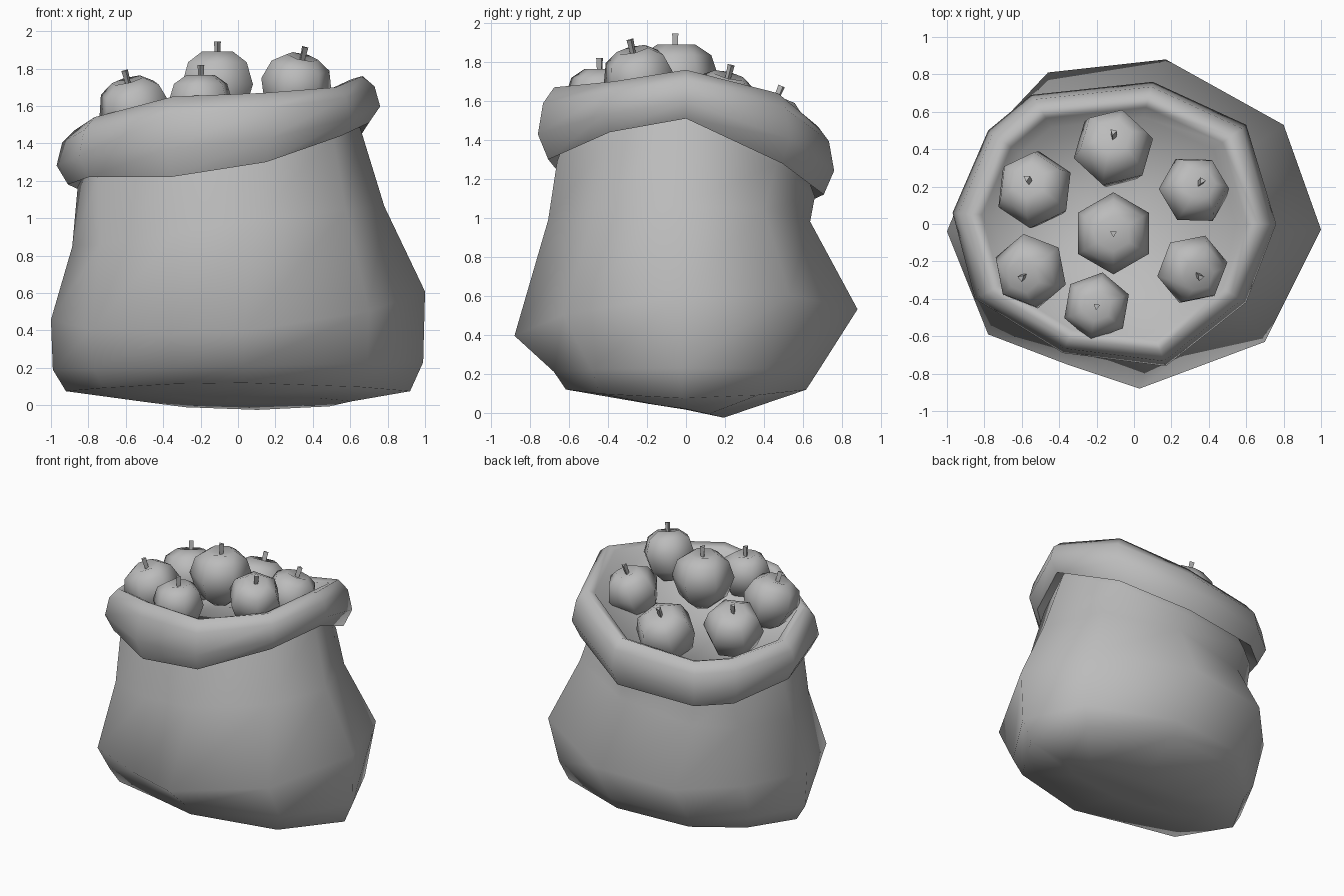
import bpy, bmesh, math
from mathutils import Matrix, Vector

if "Cube" in bpy.data.objects:
    bpy.data.objects.remove(bpy.data.objects["Cube"])

grey = bpy.data.materials.new("plain_grey")
grey.use_nodes = True
COLOUR = (0.5, 0.5, 0.5, 1)
grey.diffuse_color = COLOUR
grey.node_tree.nodes["Principled BSDF"].inputs["Base Color"].default_value = COLOUR


def finish(name, bm, angle):
    bmesh.ops.recalc_face_normals(bm, faces=bm.faces)
    mesh = bpy.data.meshes.new(name)
    bm.to_mesh(mesh)
    bm.free()
    mesh.materials.append(grey)
    ob = bpy.data.objects.new(name, mesh)
    bpy.context.collection.objects.link(ob)
    bpy.ops.object.select_all(action='DESELECT')
    ob.select_set(True)
    bpy.context.view_layer.objects.active = ob
    bpy.ops.object.shade_smooth_by_angle(angle=math.radians(angle))
    return ob


def skin(bm, rows):
    """Join rings of points, given from one end to the other."""
    rings = [[bm.verts.new(p) for p in row] for row in rows]
    for lo, hi in zip(rings, rings[1:]):
        for i in range(len(lo)):
            j = (i + 1) % len(lo)
            bm.faces.new((lo[i], lo[j], hi[j], hi[i]))
    return rings


def cap(bm, ring, lift=0.0):
    mid = sum((v.co for v in ring), Vector()) / len(ring)
    tip = bm.verts.new(mid + Vector((0, 0, lift)))
    for a, b in zip(ring, ring[1:] + ring[:1]):
        bm.faces.new((a, b, tip))


def circle(sides, r, z):
    return [(r * math.cos(math.tau * i / sides), r * math.sin(math.tau * i / sides), z)
            for i in range(sides)]


# Plan outlines of the belly and the rim, counter-clockwise from +x
BELLY = [(1, -.03), (.8, .53), (.17, .88), (-.46, .81), (-.8, .45),
         (-1, -.04), (-.78, -.59), (-.36, -.75), (.03, -.88), (.70, -.63)]
RIM = [(.76, 0), (.6, .53), (.1, .76), (-.55, .69), (-.78, .5),
       (-.97, .06), (-.85, -.4), (-.38, -.69), (.17, -.76), (.6, -.42)]
# Heights of the hanging lip and of the crest at each rim corner
LIP = [1.51, 1.28, 1.12, 1.09, 1.10, 1.18, 1.22, 1.22, 1.30, 1.44]
CREST = [1.76, 1.64, 1.47, 1.42, 1.43, 1.47, 1.54, 1.65, 1.67, 1.70]
RIM_X = -0.1


def belly_row(sx, sy, z, slope_x=0.0, slope_y=0.0, bow=0.0):
    return [(x * sx, y * sy, z + slope_x * x + slope_y * y + bow * x * x) for x, y in BELLY]


def rim_row(scale, t, drop=0.0):
    """Rim outline scaled about its centre, t of the way from lip to crest."""
    return [(RIM_X + (x - RIM_X) * scale, y * scale, lo + (hi - lo) * t - drop)
            for (x, y), lo, hi in zip(RIM, LIP, CREST)]


# Sagging sack body, its neck tucked up under the rim
shoulder = [(0.5 * (a[0] + b[0]), 0.5 * (a[1] + b[1]) - 0.035, 0.97 + 0.14 * b[0])
            for a, b in zip(belly_row(0.89, 0.75, 0), rim_row(0.90, 0))]
bm = bmesh.new()
rings = skin(bm, [
    belly_row(0.61, 0.22, 0.012, -0.012, -0.04, 0.02),
    belly_row(0.92, 0.70, 0.12, bow=-0.045),
    belly_row(0.99, 0.77, 0.21, 0.02),
    belly_row(1.0, 1.0, 0.455, 0.075, 0.07, 0.08),
    shoulder,
    rim_row(0.87, 0, 0.01),
    rim_row(0.82, 0.25),
])
cap(bm, rings[0], -0.006)
finish("sack_body", bm, 70)

# Rolled rim with the lining that closes the inside
bm = bmesh.new()
rings = skin(bm, [
    rim_row(0.82, 0.22),
    rim_row(0.93, 0.0),
    rim_row(1.0, 0.35),
    rim_row(0.965, 0.78),
    rim_row(0.89, 1.0),
    rim_row(0.82, 0.93),
    rim_row(0.75, 1.0, 0.15),
])
cap(bm, rings[-1])
finish("rolled_rim", bm, 85)

# Fruit: centre x, y, height of the top, radius, lean in x and y, turn
FRUIT = [
    (-0.11, -0.05, 1.89, 0.215, 0.0, 0.0, 30),
    (0.31, -0.24, 1.87, 0.19, 0.22, -0.22, 10),
    (-0.20, -0.44, 1.765, 0.18, 0.0, 0.0, 20),
    (0.32, 0.18, 1.74, 0.19, 0.22, 0.25, 0),
    (-0.11, 0.40, 1.64, 0.215, 0.0, 0.42, 15),
    (-0.55, -0.25, 1.745, 0.20, -0.25, -0.18, 40),
    (-0.53, 0.18, 1.69, 0.21, -0.2, 0.3, 25),
]
PROFILE = [(0.32, -0.98), (0.78, -0.62), (1.02, 0.05), (0.84, 0.60), (0.45, 0.86)]

for n, (x, y, top, r, lx, ly, turn) in enumerate(FRUIT, 1):
    lean = Vector((0, 0, 1)).rotation_difference(Vector((lx, ly, 1))).to_matrix().to_4x4()
    place = Matrix.Translation((x, y, top - 0.86 * r)) @ lean @ Matrix.Rotation(math.radians(turn), 4, 'Z')
    bm = bmesh.new()
    rings = skin(bm, [circle(6, r * w, r * h) for w, h in PROFILE])
    cap(bm, rings[0], 0.03 * r)
    cap(bm, rings[-1], -0.12 * r)
    finish(f"fruit_{n}", bm, 60).matrix_world = place
    # Three-sided stem
    bm = bmesh.new()
    rings = skin(bm, [circle(3, 0.016, 0.7 * r), circle(3, 0.021, 0.86 * r + 0.055)])
    for ring in rings:
        bm.faces.new(ring)
    finish(f"stem_{n}", bm, 30).matrix_world = place
